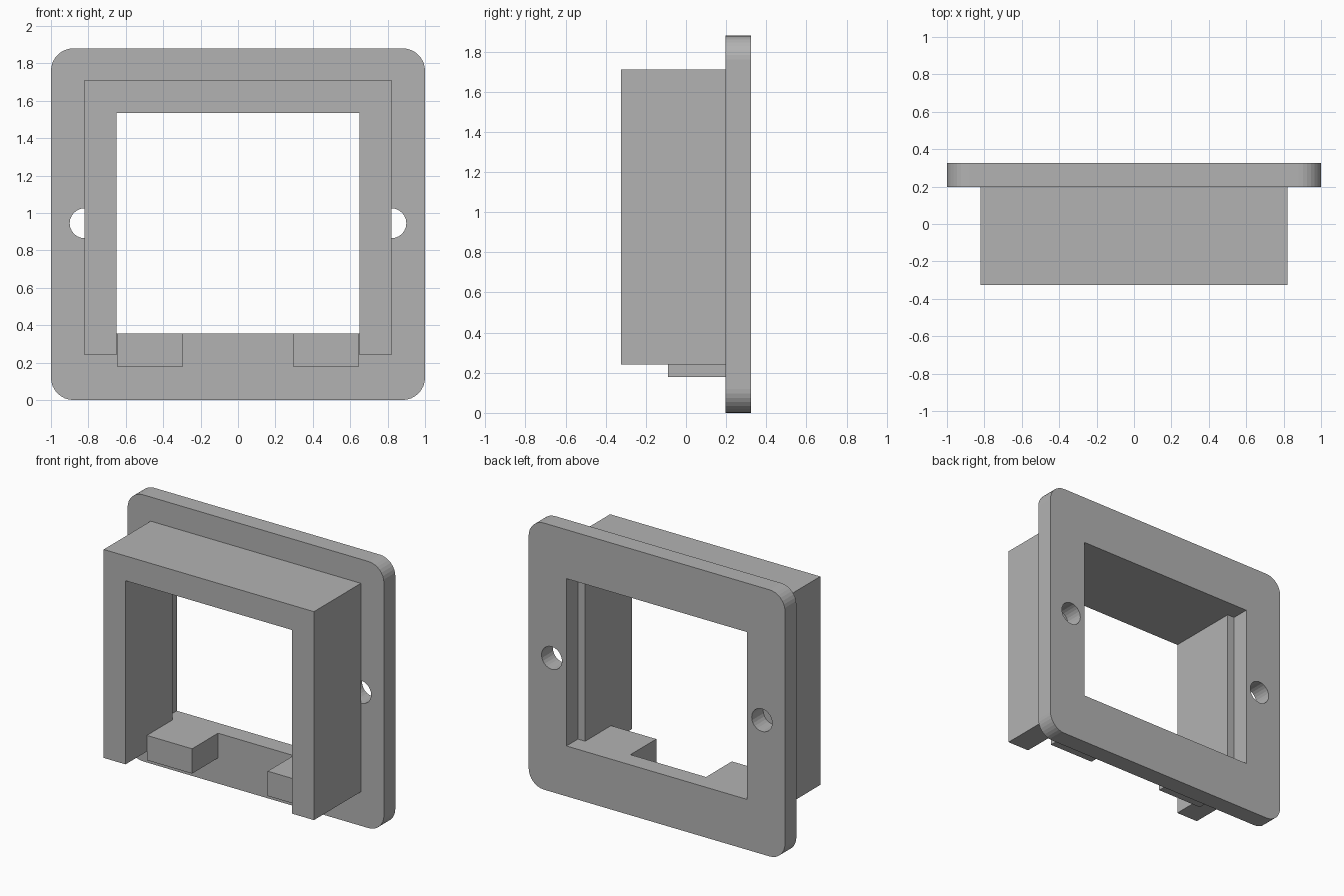
import bpy
import math
from mathutils import Matrix

if "Cube" in bpy.data.objects:
    bpy.data.objects.remove(bpy.data.objects["Cube"])

grey = bpy.data.materials.new("plain grey")
grey.diffuse_color = (0.45, 0.45, 0.45, 1.0)
grey.use_nodes = True
grey.node_tree.nodes["Principled BSDF"].inputs["Base Color"].default_value = grey.diffuse_color


def rect(x0, x1, z0, z1):
    return [(x0, z0), (x1, z0), (x1, z1), (x0, z1)]


def arc(cx, cz, r, start, end, steps):
    angles = [math.radians(start + (end - start) * i / steps) for i in range(steps + 1)]
    return [(cx + r * math.cos(a), cz + r * math.sin(a)) for a in angles]


def rounded_rect(x0, x1, z0, z1, r, steps=8):
    return (arc(x1 - r, z1 - r, r, 0, 90, steps) + arc(x0 + r, z1 - r, r, 90, 180, steps)
            + arc(x0 + r, z0 + r, r, 180, 270, steps) + arc(x1 - r, z0 + r, r, 270, 360, steps))


def extrude_profile(name, loops, y0, y1):
    """Fill x/z loops (later loops are holes) and extrude them from y0 to y1."""
    curve = bpy.data.curves.new(name, "CURVE")
    curve.dimensions = "2D"
    curve.fill_mode = "BOTH"
    curve.extrude = (y1 - y0) / 2
    for loop in loops:
        spline = curve.splines.new("POLY")
        spline.points.add(len(loop) - 1)
        for point, (x, z) in zip(spline.points, loop):
            point.co = (x, z, 0, 1)
        spline.use_cyclic_u = True
    obj = bpy.data.objects.new(name, curve)
    bpy.context.collection.objects.link(obj)
    bpy.ops.object.select_all(action="DESELECT")
    bpy.context.view_layer.objects.active = obj
    obj.select_set(True)
    bpy.ops.object.convert(target="MESH")
    obj = bpy.context.view_layer.objects.active
    # stand the profile upright and weld it into one closed solid
    obj.data.transform(Matrix.Translation((0, (y0 + y1) / 2, 0)) @ Matrix.Rotation(math.pi / 2, 4, "X"))
    bpy.ops.object.mode_set(mode="EDIT")
    bpy.ops.mesh.select_all(action="SELECT")
    bpy.ops.mesh.remove_doubles(threshold=0.0001)
    bpy.ops.mesh.normals_make_consistent(inside=False)
    bpy.ops.object.mode_set(mode="OBJECT")
    bpy.ops.object.shade_flat()
    obj.data.materials.clear()
    obj.data.materials.append(grey)
    return obj


FRONT, SEAM, BACK = -0.325, 0.198, 0.325
SILL, LINTEL = 0.355, 1.535

# Face plate with rounded corners, window and two screw holes
holes = [arc(side * 0.82, 0.945, 0.08, 0, 345, 23) for side in (-1, 1)]
extrude_profile("face_plate",
                [rounded_rect(-1, 1, 0, 1.88, 0.12), rect(-0.705, 0.705, SILL, LINTEL)] + holes,
                SEAM, BACK)

# Collar: upside-down U, slightly narrower inside than the window
collar = [(-0.82, 0.24), (-0.65, 0.24), (-0.65, LINTEL), (0.65, LINTEL),
          (0.65, 0.24), (0.82, 0.24), (0.82, 1.71), (-0.82, 1.71)]
extrude_profile("collar", [collar], FRONT, SEAM)

# Two support blocks beside the collar legs
for side, label in ((-1, "left"), (1, "right")):
    x0, x1 = sorted((side * 0.295, side * 0.648))
    extrude_profile("support_block_" + label, [rect(x0, x1, 0.18, SILL)], -0.09, SEAM)
